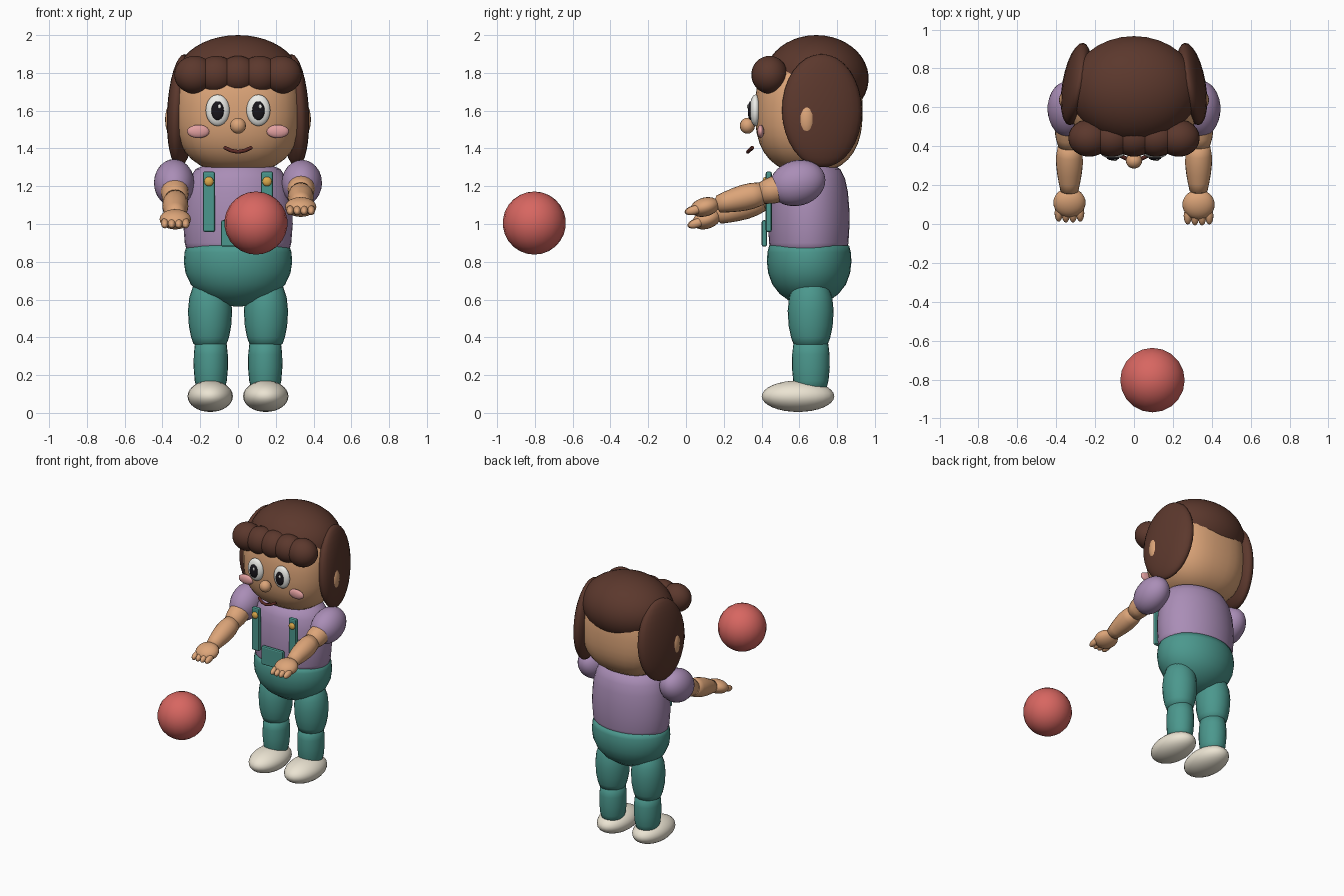
import bpy, bmesh, math
from mathutils import Vector, Matrix, Euler

if "Cube" in bpy.data.objects:
    bpy.data.objects.remove(bpy.data.objects["Cube"])


def material(name, r, g, b):
    m = bpy.data.materials.new(name)
    m.diffuse_color = (r ** 2.2, g ** 2.2, b ** 2.2, 1)
    m.use_nodes = True
    m.node_tree.nodes["Principled BSDF"].inputs["Base Color"].default_value = m.diffuse_color
    return m


SKIN = material("skin", .86, .64, .47)
HAIR = material("hair_brown", .36, .23, .19)
SHIRT = material("lilac", .66, .55, .71)
TEAL = material("teal", .30, .59, .55)
CREAM = material("cream", .92, .89, .82)
RED = material("red", .84, .40, .38)
PINK = material("pink", .88, .62, .62)
WHITE = material("white", .93, .93, .91)
BLACK = material("black", .12, .11, .13)
GOLD = material("gold", .86, .66, .30)
LIP = material("lip", .36, .18, .16)


def finish(name, bm, mat, smooth=True):
    bmesh.ops.recalc_face_normals(bm, faces=bm.faces)
    me = bpy.data.meshes.new(name)
    bm.to_mesh(me)
    bm.free()
    me.materials.append(mat)
    for p in me.polygons:
        p.use_smooth = smooth
    ob = bpy.data.objects.new(name, me)
    bpy.context.collection.objects.link(ob)
    return ob


def blob(name, loc, radii, mat, rot=None, n=2, seg=24):
    """Ellipsoid; n above 2 makes it boxier."""
    bm = bmesh.new()
    bmesh.ops.create_uvsphere(bm, u_segments=seg, v_segments=seg * 2 // 3, radius=1)
    rot = rot or Matrix.Identity(4)
    for v in bm.verts:
        k = sum(abs(c) ** n for c in v.co) ** (1 / n)
        v.co = Vector(loc) + rot @ Vector([c / k * r for c, r in zip(v.co, radii)])
    return finish(name, bm, mat)


def lathe(name, profile, mat, matrix, seg=24):
    """Turn (radius, height) points about the local z axis."""
    bm = bmesh.new()
    vs = [bm.verts.new((r, 0, z)) for r, z in profile]
    es = [bm.edges.new(p) for p in zip(vs, vs[1:])]
    bmesh.ops.spin(bm, geom=vs + es, axis=(0, 0, 1), cent=(0, 0, 0),
                   angle=math.tau, steps=seg)
    bmesh.ops.remove_doubles(bm, verts=bm.verts, dist=1e-4)
    bm.transform(matrix)
    return finish(name, bm, mat)


def place(x, y, sx=1, sy=1):
    return Matrix.Translation((x, y, 0)) @ Matrix.Diagonal((sx, sy, 1, 1))


def aim(p, q):
    return (Vector(q) - Vector(p)).to_track_quat('Z', 'Y').to_matrix().to_4x4()


def limb(name, p, q, radii, mat):
    """Rounded limb from p to q with evenly spaced radii."""
    length = (Vector(q) - Vector(p)).length
    k = len(radii) - 1
    prof = [(0, -.03)] + [(r, length * i / k) for i, r in enumerate(radii)] + [(0, length + .02)]
    return lathe(name, prof, mat, Matrix.Translation(p) @ aim(p, q), 20)


def slab(name, loc, size, mat):
    bm = bmesh.new()
    bmesh.ops.create_cube(bm, size=1)
    bm.transform(Matrix.Translation(loc) @ Matrix.Diagonal((*size, 1)))
    bmesh.ops.bevel(bm, geom=bm.edges[:], offset=.01, segments=2, affect='EDGES', profile=.5)
    return finish(name, bm, mat, False)


# ball
blob("ball", (.095, -.803, 1.005), (.167,) * 3, RED, seg=20)

# head and hair
blob("head", (0, .65, 1.6), (.335, .285, .33), SKIN, n=2.5, seg=32)
blob("hair_cap", (0, .69, 1.77), (.33, .277, .23), HAIR, seg=32)
for i in range(5):
    blob("fringe_curl", ((i - 2) * .115, .442, 1.79), (.108, .096, .1), HAIR)
blob("nose", (0, .325, 1.52), (.042, .04, .042), SKIN, seg=16)
for s in (-1, 1):
    side = Euler((0, s * math.radians(-3), s * math.radians(10))).to_matrix()
    blob("side_hair", (s * .297, .72, 1.6), (.07, .215, .3), HAIR, side)
    blob("ear", (s * .35, .638, 1.553), (.036, .046, .088), SKIN, seg=16)
    blob("eye", (s * .108, .367, 1.602), (.063, .03, .083), WHITE)
    blob("pupil", (s * .108, .341, 1.6), (.033, .014, .05), BLACK, seg=16)
    blob("eye_glint", (s * .108 + .01, .328, 1.622), (.009, .005, .012), WHITE, seg=12)
    blob("cheek", (s * .21, .395, 1.49), (.06, .018, .035), PINK, seg=16)

# mouth: a bent tube
cu = bpy.data.curves.new("mouth", 'CURVE')
cu.dimensions = '3D'
cu.bevel_depth = .01
cu.bevel_resolution = 2
cu.use_fill_caps = True
pts = [(-.072, .352, 1.405), (-.035, .334, 1.388), (0, .328, 1.382),
       (.035, .334, 1.388), (.072, .352, 1.405)]
sp = cu.splines.new('POLY')
sp.points.add(len(pts) - 1)
for p, co in zip(sp.points, pts):
    p.co = (*co, 1)
cu.materials.append(LIP)
bpy.context.collection.objects.link(bpy.data.objects.new("mouth", cu))

# body
lathe("shirt", [(0, .84), (.27, .85), (.282, .9), (.29, 1), (.288, 1.08), (.278, 1.17),
                (.258, 1.24), (.225, 1.29), (.16, 1.32), (0, 1.34)],
      SHIRT, place(0, .65, 1, .745), 32)
lathe("trousers", [(0, .89), (.272, .885), (.283, .85), (.287, .8), (.278, .74), (.25, .68),
                   (.2, .63), (.13, .59), (.06, .568), (0, .562)],
      TEAL, place(0, .652, 1, .78), 32)
slab("bib_pocket", (0, .415, .95), (.18, .028, .14), TEAL)
for s in (-1, 1):
    slab("strap", (s * .154, .438, 1.118), (.063, .032, .32), TEAL)
    blob("button", (s * .154, .42, 1.225), (.025, .014, .025), GOLD, seg=16)

# legs and shoes
for s in (-1, 1):
    lathe("thigh", [(0, .72), (.06, .705), (.09, .67), (.11, .61), (.117, .54), (.112, .46),
                    (.1, .4), (.088, .365), (.05, .345), (0, .34)],
          TEAL, place(s * .148, .66, 1, 1.04))
    lathe("shin", [(0, .39), (.06, .385), (.084, .365), (.09, .31), (.091, .24), (.085, .17),
                   (.07, .11), (0, .09)],
          TEAL, place(s * .144, .661, 1, 1.1))
    blob("shoe", (s * .147, .593, .088), (.12, .192, .083), CREAM)

# arms: one reaches a little higher than the other
arms = [(-1, (.40, 1.125), (.17, 1.045), (.11, 1.025), (.005, .988)),
        (1, (.40, 1.162), (.17, 1.105), (.10, 1.09), (-.012, 1.06))]
for s, elbow, wrist, palm, tip in arms:
    x = s * .332
    shoulder = (s * .338, .59, 1.217)
    elbow, wrist, palm, tip = [(x, *p) for p in (elbow, wrist, palm, tip)]
    blob("sleeve", shoulder, (.107, .12, .15), SHIRT, aim(shoulder, elbow).to_3x3())
    limb("upper_arm", shoulder, elbow, (.06, .072, .074, .07, .058), SKIN)
    limb("forearm", elbow, wrist, (.06, .068, .069, .064, .056, .046), SKIN)
    turn = aim(palm, tip).to_3x3()
    blob("hand", palm, (.083, .05, .078), SKIN, turn)
    for i in range(4):
        off = (i - 1.5) * .037
        c = Vector(tip).lerp(Vector(palm), .42) + Vector((off, abs(off) * .12, 0))
        blob("finger", c, (.021, .024, .046), SKIN, turn, seg=12)
